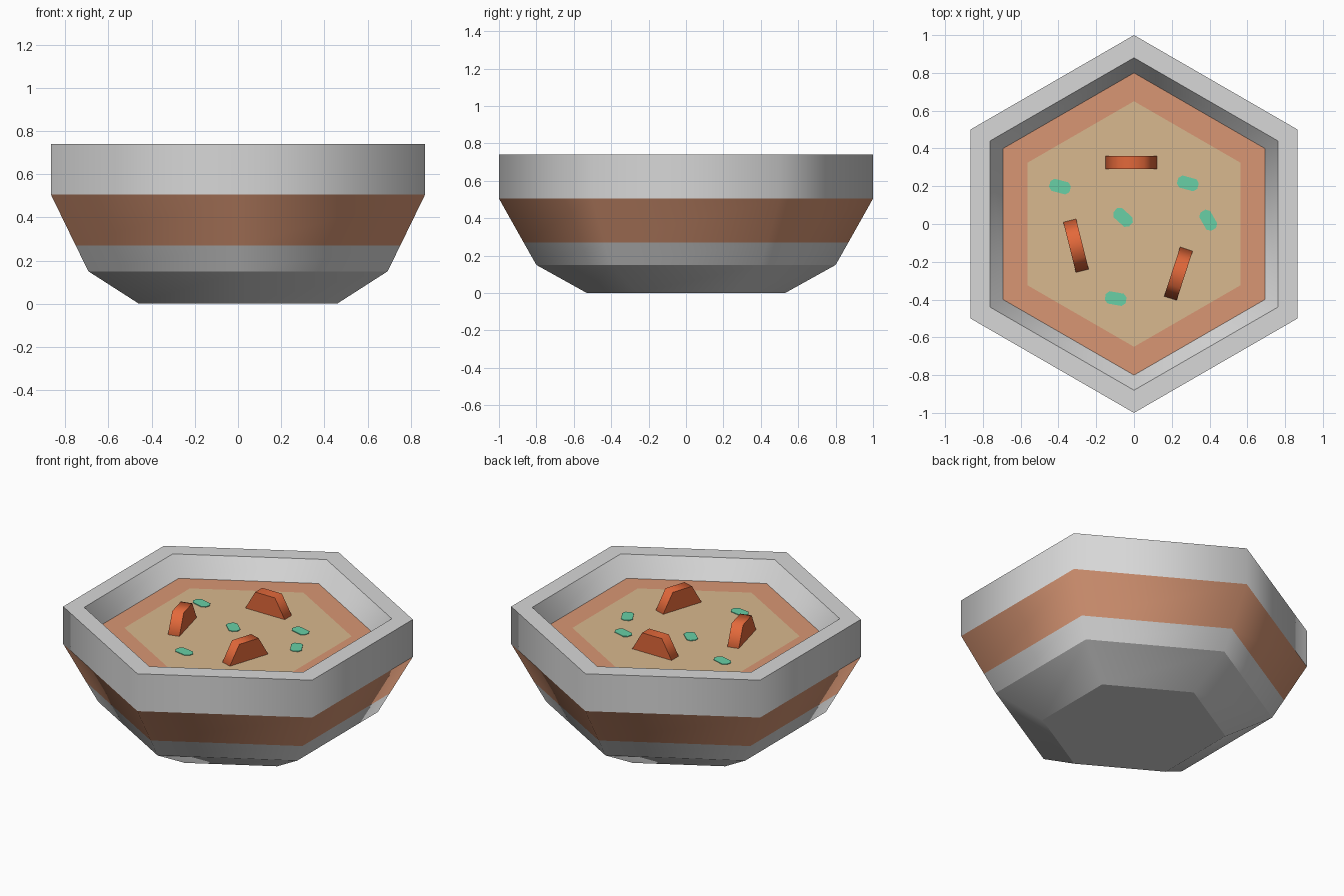
import bpy, bmesh, math
from mathutils import Matrix

if "Cube" in bpy.data.objects:
    bpy.data.objects.remove(bpy.data.objects["Cube"])


def material(name, r, g, b):
    """Flat colour from sRGB 0-255 values."""
    lin = [((c / 255 + 0.055) / 1.055) ** 2.4 for c in (r, g, b)]
    m = bpy.data.materials.new(name)
    m.diffuse_color = (*lin, 1)
    m.use_nodes = True
    m.node_tree.nodes["Principled BSDF"].inputs["Base Color"].default_value = m.diffuse_color
    return m


GREY = material("stone grey", 215, 215, 215)
BROWN = material("terracotta", 216, 150, 116)
SOUP = material("soup tan", 216, 184, 142)
ORANGE = material("carrot orange", 226, 104, 58)
GREEN = material("herb green", 104, 208, 166)
SOUP_Z = 0.62


def finish(bm, name, mats):
    bmesh.ops.recalc_face_normals(bm, faces=bm.faces)
    me = bpy.data.meshes.new(name)
    bm.to_mesh(me)
    bm.free()
    for m in mats:
        me.materials.append(m)
    ob = bpy.data.objects.new(name, me)
    bpy.context.collection.objects.link(ob)
    return ob


def hex_ring(bm, r, z):
    return [bm.verts.new((r * math.cos(math.radians(30 + 60 * i)),
                          r * math.sin(math.radians(30 + 60 * i)), z)) for i in range(6)]


def lathe(name, profile, mats, bands, close_start=False, close_end=False):
    """Six-sided lathe, smooth around each band and sharp between bands."""
    bm = bmesh.new()
    rings = [hex_ring(bm, r, z) for r, z in profile]
    for a, b, mi in zip(rings, rings[1:], bands):
        for i in range(6):
            j = (i + 1) % 6
            f = bm.faces.new((a[i], a[j], b[j], b[i]))
            f.smooth = True
            f.material_index = mi
    if close_start:
        bm.faces.new(rings[0])
    if close_end:
        bm.faces.new(rings[-1]).material_index = len(mats) - 1
    for ring in rings:
        for i in range(6):
            bm.edges.get((ring[i], ring[(i + 1) % 6])).smooth = False
    return finish(bm, name, mats)


# Bowl shell with its painted band and inner wall
lathe("bowl", [(0.53, 0), (0.80, 0.15), (0.868, 0.27), (1, 0.505), (1, 0.74),
               (0.88, 0.74), (0.80, SOUP_Z)],
      [GREY, BROWN], [0, 0, 1, 0, 0, 0], close_start=True)

# Soup surface: darker border around a lighter middle
lathe("soup", [(0.80, SOUP_Z), (0.65, SOUP_Z)], [BROWN, SOUP], [0], close_end=True)

# Carrot slices: hexagonal discs standing half sunk in the soup
for n, (x, y, ang) in enumerate([(-0.015, 0.325, 0), (-0.307, -0.115, -76),
                                 (0.235, -0.263, 72)]):
    bm = bmesh.new()
    place = (Matrix.Translation((x, y, SOUP_Z)) @ Matrix.Rotation(math.radians(ang), 4, 'Z')
             @ Matrix.Rotation(math.pi / 2, 4, 'X') @ Matrix.Rotation(math.pi / 2, 4, 'Z'))
    bmesh.ops.create_cone(bm, cap_ends=True, segments=6, radius1=0.137, radius2=0.137,
                          depth=0.07)
    # put a corner of the hexagon along the slice's length
    corner = max(bm.verts, key=lambda v: v.co.y).co
    bm.transform(Matrix.Rotation(math.pi / 2 - math.atan2(corner.y, corner.x), 4, 'Z'))
    bm.transform(place)
    for f in bm.faces:
        f.smooth = len(f.verts) == 4
    for e in bm.edges:
        e.smooth = all(len(f.verts) == 4 for f in e.link_faces)
    finish(bm, f"carrot_slice_{n + 1}", [ORANGE])

# Herb flecks: thin plates with cut corners
for n, (x, y, ang) in enumerate([(-0.392, 0.198, -15), (0.285, 0.215, -15), (-0.058, 0.035, -42),
                                 (0.393, 0.02, -60), (-0.097, -0.395, -10)]):
    bm = bmesh.new()
    a, b, c = 0.056, 0.033, 0.018
    pts = [(a, b - c), (a - c, b), (c - a, b), (-a, b - c),
           (-a, c - b), (c - a, -b), (a - c, -b), (a, c - b)]
    face = bm.faces.new([bm.verts.new((px, py, 0)) for px, py in pts])
    ext = bmesh.ops.extrude_face_region(bm, geom=[face])
    bmesh.ops.translate(bm, vec=(0, 0, 0.004),
                        verts=[v for v in ext["geom"] if isinstance(v, bmesh.types.BMVert)])
    bm.transform(Matrix.Translation((x, y, SOUP_Z)) @ Matrix.Rotation(math.radians(ang), 4, 'Z'))
    finish(bm, f"herb_fleck_{n + 1}", [GREEN])
